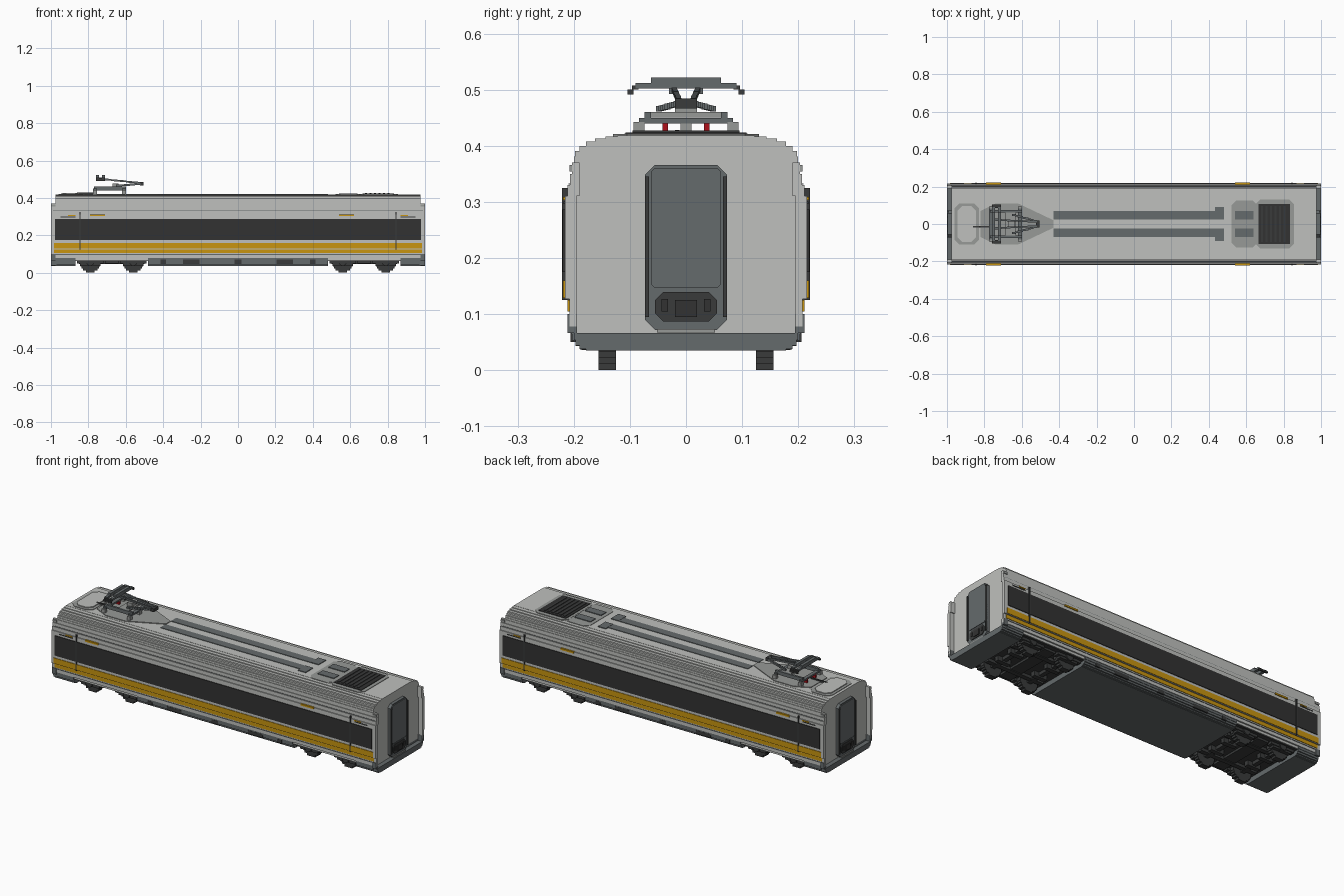
import bpy, bmesh, math
from mathutils import Vector

cube = bpy.data.objects.get("Cube")
if cube:
    bpy.data.objects.remove(cube, do_unlink=True)


def material(name, red, green, blue):
    m = bpy.data.materials.new(name)
    m.use_nodes = True
    m.diffuse_color = (red, green, blue, 1)
    m.node_tree.nodes["Principled BSDF"].inputs["Base Color"].default_value = m.diffuse_color
    return m


LIGHT = material("light grey", .52, .53, .51)
PALE = material("medium grey", .31, .32, .31)
GREY = material("slate grey", .13, .145, .15)
DARK = material("charcoal", .042, .044, .044)
BAND = material("window black", .032, .032, .032)
YELLOW = material("amber yellow", .58, .3, .005)
RED = material("insulator red", .43, .005, .01)

# Main dimensions: body half length, wall half width, roof height
END, WALL, ROOF = .975, .216, .418


def finish(name, bm, mat, mirror):
    bmesh.ops.recalc_face_normals(bm, faces=bm.faces)
    mesh = bpy.data.meshes.new(name)
    bm.to_mesh(mesh)
    bm.free()
    mesh.materials.append(mat)
    ob = bpy.data.objects.new(name, mesh)
    bpy.context.collection.objects.link(ob)
    if mirror:
        mod = ob.modifiers.new("mirror", "MIRROR")
        mod.use_axis = ("x" in mirror, "y" in mirror, False)
        mod.use_mirror_merge = False


def blocks(name, mat, spans, mirror=""):
    """One object from boxes, each given as x, y and z spans; a single number means -v to v."""
    bm = bmesh.new()
    for box in spans:
        low, high = zip(*[s if isinstance(s, tuple) else (-s, s) for s in box])
        low, high = Vector(low), Vector(high)
        for v in bmesh.ops.create_cube(bm, size=1)["verts"]:
            v.co = (low + high) / 2 + v.co * (high - low)
    finish(name, bm, mat, mirror)


def part(name, mat, x, y, z, mirror=""):
    blocks(name, mat, [(x, y, z)], mirror)


def prism(name, mat, outline, low, high, axis, mirror=""):
    """Extrude a half outline, completed across y, along the x or z axis."""
    bm = bmesh.new()
    rings = []
    for t in (low, high):
        if axis == "x":
            ring = [(t, y, z) for y, z in outline] + [(t, -y, z) for y, z in reversed(outline)]
        else:
            ring = [(x, y, t) for x, y in outline] + [(x, -y, t) for x, y in reversed(outline)]
        rings.append([bm.verts.new(p) for p in ring])
        bm.faces.new(rings[-1])
    bottom, top = rings
    for i in range(len(top)):
        bm.faces.new((bottom[i - 1], bottom[i], top[i], top[i - 1]))
    finish(name, bm, mat, mirror)


def stair(y, z, width, rise, count):
    """Quarter ellipse cut into steps, from the outside towards the middle."""
    points = [(y + width, z)]
    for i in range(count):
        angle = math.pi / 2 * (i + 1) / count
        level = z + rise * math.sin(angle)
        points += [(points[-1][0], level), (y + width * math.cos(angle), level)]
    return points


def cut_corners(u, v, cut):
    """Half outline of a plate with cut corners; u is the span along, v the half width."""
    a, b = u
    return [(a, v - cut), (a + cut, v), (b - cut, v), (b, v - cut)]


def disc(x, z, radius, y):
    """Stepped disc built of stacked rows."""
    rows = 10
    step = 2 * radius / rows
    out = []
    for i in range(rows):
        base = i * step - radius
        half = math.sqrt(radius ** 2 - (base + step / 2) ** 2)
        out.append(((x - half, x + half), y, (z + base, z + base + step)))
    return out


def bar(start, stop, radius, count):
    """Stepped sloping bar."""
    start, stop = Vector(start), Vector(stop)
    half = Vector((abs(stop.x - start.x) / count * .6, radius, radius))
    out = []
    for i in range(count):
        p = start.lerp(stop, (i + .5) / count)
        out.append(tuple(zip(p - half, p + half)))
    return out


# Body shell with stepped roof
shell = [(.2, .065)] + stair(.1, .37, .1, ROOF - .37, 7)
prism("body_shell", LIGHT, shell, -END, END, "x")

# Side walls, reaching past the end walls
part("side_wall", LIGHT, x=1, y=(.195, WALL), z=(.127, .31), mirror="y")
part("lower_side_wall", LIGHT, x=1, y=(.195, .208), z=(.078, .127), mirror="y")
blocks("upper_side_wall", LIGHT,
       [(1, (.19, .211 - i * .004), (.31 + i * .02, .33 + i * .02)) for i in range(3)], "y")
part("upper_corner_tab", PALE, x=(END, .998), y=(.19, .208), z=(.354, .366), mirror="xy")
part("lower_corner_block", GREY, x=(END, 1), y=(.194, .211), z=(.066, .1), mirror="xy")

# Window band, stripes, seams and lamps
part("window_band", BAND, x=.978, y=(.21, .22), z=(.175, .286), mirror="y")
part("upper_stripe", YELLOW, x=.985, y=(.21, .219), z=(.129, .16), mirror="y")
part("lower_stripe", YELLOW, x=.985, y=(.2, .211), z=(.105, .125), mirror="y")
part("lower_groove", GREY, x=.99, y=(.2, .21), z=(.095, .099), mirror="y")
part("upper_groove", GREY, x=.99, y=(.2, .209), z=(.331, .333), mirror="y")
part("door_seam", DARK, x=(.842, .848), y=(.2, .221), z=(.125, .325), mirror="xy")
part("door_vent", DARK, x=(.87, .95), y=(.2, .218), z=(.296, .301), mirror="xy")
for place, x in (("rear", -.75), ("front", .58)):
    part("side_lamp_" + place, YELLOW, (x - .04, x + .04), (.2, .221), (.303, .312), "y")
part("door_lamp", YELLOW, x=(.87, .91), y=(.2, .219), z=(.303, .309), mirror="xy")
part("rear_roof_vent", PALE, x=(-.95, -.85), y=(.17, .194), z=(.362, .388), mirror="y")
part("front_roof_vent", PALE, x=(.7, .74), y=(.17, .196), z=(.368, .38), mirror="y")

# Lower skirt, belly and bumpers
skirt = stair(.165, .078, .04, -.043, 5)
prism("belly", GREY, skirt, -.48, .48, "x")
prism("end_skirt", GREY, skirt, .87, END, "x", mirror="x")
prism("bumper", GREY, stair(.165, .066, .035, -.031, 4), .97, 1, "x", mirror="x")
hatches = []
for x, half in ((0, .02), (.25, .045), (.4, .014)):
    hatches.append(((x - half, x + half), (.17, .206), (.05, .07)))
blocks("skirt_hatches", DARK, hatches, "xy")
part("bogie_recess", DARK, x=(.48, .87), y=.195, z=(.062, .067), mirror="x")

# Bogies: wheels, axle boxes, axles and frames
AXLES = (.56, .79)
wheels, axle_boxes, axles = [], [], []
for x in AXLES:
    wheels += disc(x, .055, .055, (.125, .156))
    axle_boxes += disc(x, .056, .02, (.15, .186))
    axle_boxes.append(((x - .072, x + .072), (.15, .18), (.048, .068)))
    axle_boxes.append(((x - .055, x + .055), (.15, .176), (.037, .05)))
    axles.append(((x - .012, x + .012), .13, (.044, .068)))
    axles.append(((x - .04, x + .04), (.035, .06), (.036, .064)))
    axles.append(((x - .04, x + .04), (-.06, -.035), (.036, .064)))
blocks("wheels", DARK, wheels, "xy")
blocks("axle_boxes", DARK, axle_boxes, "xy")
blocks("axles", DARK, axles, "x")
part("bogie_side_frame", DARK, x=(.49, .865), y=(.158, .176), z=(.062, .078), mirror="xy")
part("bogie_inner_frame", DARK, x=(.5, .85), y=(.085, .11), z=(.046, .066), mirror="xy")
part("bogie_bolster", DARK, x=(.64, .71), y=.17, z=(.05, .07), mirror="x")


# Gangway doors at both ends
def gate(name, mat, width, z, cut, depth):
    low, high = z
    outline = [(width - cut, low), (width, low + cut), (width, high - cut), (width - cut, high)]
    prism(name, mat, outline, .97, depth, "x", mirror="x")


gate("gangway_frame", GREY, .073, (.072, .366), .018, .992)
gate("gangway_door", GREY, .062, (.147, .36), .006, .996)
gate("coupler_recess", DARK, .055, (.087, .139), .014, .996)
part("gangway_rim", DARK, x=(.985, .999), y=(.066, .073), z=(.095, .345), mirror="xy")
part("coupler", BAND, x=(.99, 1), y=.02, z=(.095, .125), mirror="x")
part("coupler_plug", BAND, x=(.99, .999), y=(.032, .044), z=(.105, .127), mirror="xy")
part("gangway_sill", PALE, x=(END, .996), y=.052, z=(.067, .073), mirror="x")


# Roof equipment
def on_roof(height):
    return ROOF - .01, ROOF + height


part("roof_strip", GREY, x=(-.43, .48), y=(.024, .07), z=on_roof(.003), mirror="y")
part("roof_strip_end", GREY, x=(.432, .48), y=(.024, .09), z=on_roof(.004), mirror="y")
part("roof_short_strip", GREY, x=(.54, .64), y=(.024, .07), z=on_roof(.006), mirror="y")
part("vent_grille", BAND, x=(.665, .835), y=.108, z=on_roof(.006))
slats = [((x, x + .01), .095, on_roof(.009)) for x in [.68 + i * .024 for i in range(6)]]
blocks("vent_slats", DARK, slats)
pads = (("center_pad", PALE, (.52, .66), .125, .002), ("vent_pad", PALE, (.65, .855), .13, .003),
        ("rear_pad", PALE, (-.96, -.83), .11, .003), ("rear_pad_top", LIGHT, (-.945, -.845), .095, .008))
for name, mat, along, width, height in pads:
    prism(name, mat, cut_corners(along, width, .025), *on_roof(height), "z")
platform = [(-.82, .07), (-.74, .11), (-.62, .11), (-.43, .02)]
prism("pantograph_platform", PALE, platform, *on_roof(.004), "z")

# Pantograph base
FRONT, BACK = (-.62, -.6), (-.775, -.755)
for place, x in (("front", FRONT), ("back", BACK)):
    part("pantograph_foot_" + place, PALE, x, (.074, .094), (ROOF, .442), "y")
    part("pantograph_crossbar_" + place, GREY, x, .084, (.44, .449))
part("pantograph_center_foot", PALE, FRONT, .01, (ROOF, .442))
part("insulator", RED, BACK, (.032, .042), (ROOF, .445), "y")
part("pantograph_rail", GREY, x=(-.77, -.6), y=(.062, .074), z=(.44, .46), mirror="y")
part("pantograph_mount", PALE, x=(-.69, -.63), y=.07, z=(.45, .46))
part("pantograph_hinge", PALE, x=(-.67, -.64), y=.02, z=(.46, .478))
part("pantograph_cable", DARK, x=(-.86, -.76), y=(-.02, -.012), z=(ROOF, .428))

# Pantograph arms and collector head
blocks("lower_arm", GREY, bar((-.65, .05, .465), (-.51, .012, .476), .005, 10), "y")
part("pantograph_knee", DARK, x=(-.525, -.505), y=.02, z=(.466, .484))
blocks("upper_arm", GREY, bar((-.52, .012, .48), (-.74, .022, .502), .0045, 14), "y")
for place, x in (("front", -.718), ("back", -.752)):
    along = (x - .008, x + .008)
    part("collector_strip_" + place, GREY, along, .09, (.502, .512))
    part("collector_top_" + place, GREY, along, .062, (.512, .522))
part("collector_bracket", GREY, x=(-.75, -.72), y=(.018, .03), z=(.492, .51), mirror="y")
part("collector_horn", DARK, x=(-.76, -.71), y=(.094, .104), z=(.491, .5), mirror="y")
part("collector_horn_root", DARK, x=(-.76, -.71), y=(.085, .096), z=(.5, .507), mirror="y")
